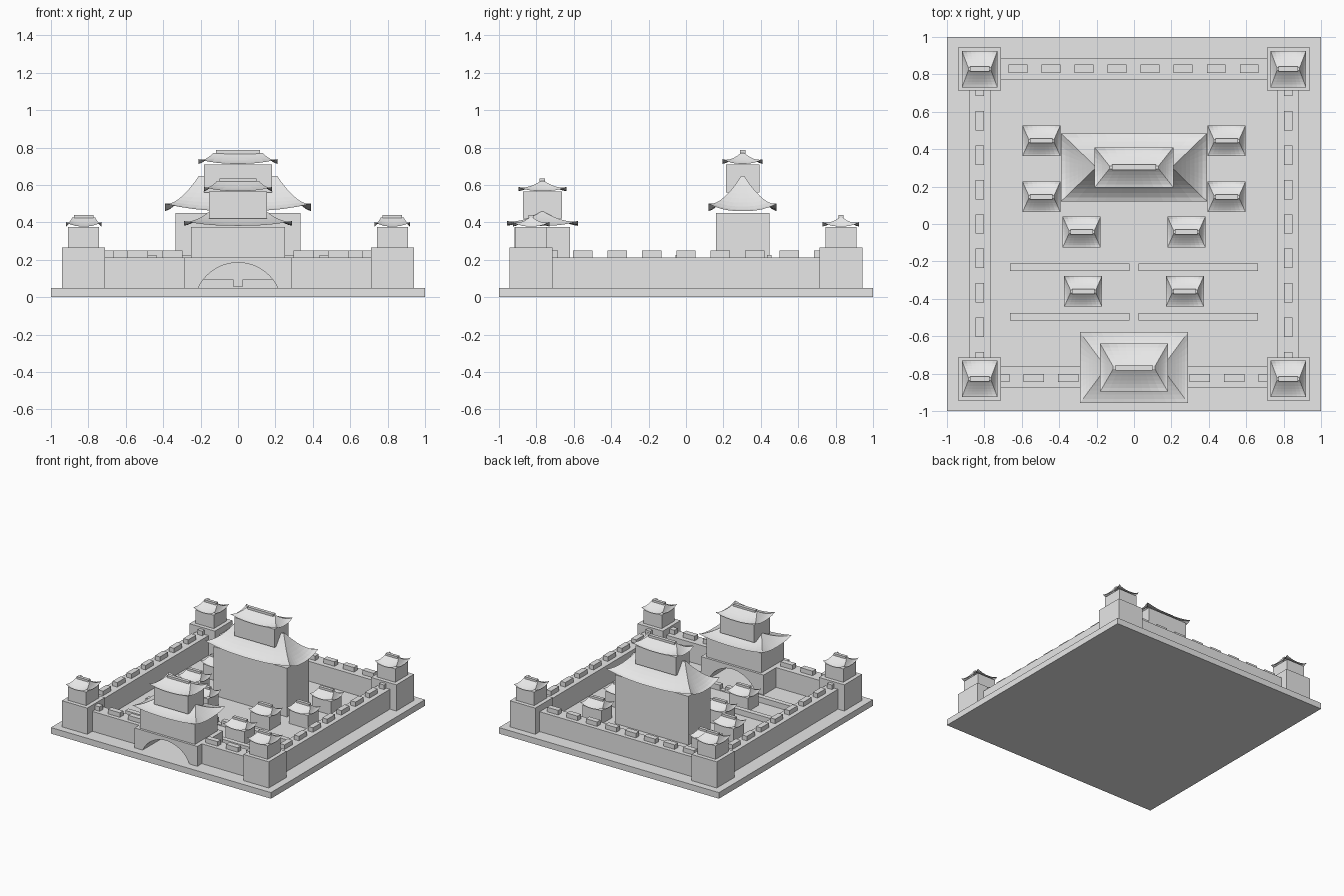
import bpy, bmesh, math

cube = bpy.data.objects.get("Cube")
if cube:
    bpy.data.objects.remove(cube, do_unlink=True)

stone = bpy.data.materials.new("pale_stone")
stone.use_nodes = True
GREY = (0.8, 0.8, 0.8, 1)
stone.diffuse_color = GREY
stone.node_tree.nodes["Principled BSDF"].inputs["Base Color"].default_value = GREY


def finish(name, bm):
    mesh = bpy.data.meshes.new(name)
    bm.to_mesh(mesh)
    bm.free()
    mesh.materials.append(stone)
    obj = bpy.data.objects.new(name, mesh)
    bpy.context.collection.objects.link(obj)
    return obj


def box(name, x, y, hx, hy, z0, z1):
    """Box from centre, half sizes and height range."""
    bm = bmesh.new()
    bmesh.ops.create_cube(bm, size=2)
    for v in bm.verts:
        v.co = (x + v.co.x * hx, y + v.co.y * hy, z1 if v.co.z > 0 else z0)
    return finish(name, bm)


def roof(name, x, y, hx, hy, ridge, z0, z1, lift, sides=8, levels=6):
    """Hipped roof sheet with sagging slopes and upturned corners."""
    bm = bmesh.new()
    corners = [(-1, -1), (1, -1), (1, 1), (-1, 1)]
    rings = []
    for i in range(levels + 1):
        t = i / levels
        w = hx + (ridge - hx) * t
        d = hy + (0.008 - hy) * t
        ring = []
        for k in range(4):
            a, b = corners[k], corners[(k + 1) % 4]
            for j in range(sides):
                s = j / sides
                u = a[0] + (b[0] - a[0]) * s
                v = a[1] + (b[1] - a[1]) * s
                rise = lift * abs(2 * s - 1) ** 2.5 * (1 - t) ** 2
                ring.append(bm.verts.new(
                    (x + u * w, y + v * d, z0 + (z1 - z0) * t ** 1.45 + rise)))
        rings.append(ring)
    n = 4 * sides
    for low, high in zip(rings, rings[1:]):
        for j in range(n):
            bm.faces.new((low[j], low[(j + 1) % n], high[(j + 1) % n], high[j]))
    bm.faces.new(rings[-1])
    return finish(name, bm)


def pavilion(name, x, y, z, body, eave, ridge):
    """Small one-storey building with a ridge cap."""
    top = z + 0.11
    box(name + "_body", x, y, *body, z, top)
    roof(name + "_roof", x, y, *eave, ridge + 0.008, top + 0.003, top + 0.052, 0.024)
    box(name + "_ridge", x, y, ridge, 0.013, top + 0.04, top + 0.065)


# Ground slab
box("ground_slab", 0, 0, 1, 1, 0, 0.05)

# Perimeter walls
WALL = 0.213
box("back_wall", 0, 0.828, 0.75, 0.057, 0.05, WALL)
for side, s in (("left", 1), ("right", -1)):
    box(side + "_wall", s * 0.825, 0, 0.057, 0.75, 0.05, WALL)
    box(side + "_front_wall", s * 0.51, -0.82, 0.24, 0.057, 0.05, WALL)

# Battlement blocks along the walls
for i in range(8):
    box("back_battlement", -0.62 + i * 0.1765, 0.83, 0.05, 0.022, WALL, 0.25)
for s in (-1, 1):
    for i in range(-4, 5):
        box("side_battlement", s * 0.825, i * 0.184, 0.022, 0.052, WALL, 0.25)
    for i in range(3):
        box("front_battlement", s * (0.352 + i * 0.184), -0.823, 0.054, 0.022, WALL, 0.25)

# Corner towers
for front in (-1, 1):
    for s in (-1, 1):
        x, y = s * 0.825, front * 0.828
        box("corner_tower", x, y, 0.115, 0.115, 0.05, 0.265)
        pavilion("corner_turret", x, y, 0.265, (0.083, 0.083), (0.095, 0.098), 0.053)

# Courtyard houses
for hx, y in ((0.495, 0.445), (0.495, 0.145), (0.28, -0.043), (0.272, -0.36)):
    for s in (-1, 1):
        pavilion("courtyard_house", s * hx, y, 0.05, (0.086, 0.069), (0.101, 0.082), 0.06)

# Low courtyard walls with a central passage
for y in (-0.23, -0.495):
    for s in (-1, 1):
        box("low_wall", s * 0.344, y, 0.32, 0.02, 0.05, 0.095)
    box("threshold", 0, y, 0.026, 0.02, 0.05, 0.058)

# Main hall
HY = 0.303
box("hall_body", 0, HY, 0.333, 0.143, 0.05, 0.45)
roof("hall_lower_roof", 0, HY, 0.39, 0.182, 0.21, 0.46, 0.648, 0.04, 10, 8)
box("hall_upper_body", 0, HY, 0.183, 0.09, 0.56, 0.71)
roof("hall_upper_roof", 0, HY, 0.21, 0.107, 0.132, 0.713, 0.772, 0.025)
box("hall_ridge", 0, HY, 0.118, 0.014, 0.76, 0.786)

# Gatehouse base with an arched passage
GY = -0.768
bm = bmesh.new()
outline = [(0.285, 0.05), (0.285, WALL), (-0.285, WALL), (-0.285, 0.05)]
radius, centre = 0.235, -0.05
sweep = math.acos((0.05 - centre) / radius)
for i in range(21):
    a = -sweep + 2 * sweep * i / 20
    outline.append((radius * math.sin(a), centre + radius * math.cos(a)))
face = bm.faces.new([bm.verts.new((x, GY - 0.167, z)) for x, z in outline])
ext = bmesh.ops.extrude_face_region(bm, geom=[face])
for v in ext["geom"]:
    if isinstance(v, bmesh.types.BMVert):
        v.co.y += 0.334
bmesh.ops.recalc_face_normals(bm, faces=bm.faces)
finish("gate_base", bm)

# Gatehouse storeys
box("gate_body", 0, GY, 0.25, 0.148, WALL, 0.375)
roof("gate_lower_roof", 0, GY, 0.29, 0.19, 0.155, 0.382, 0.457, 0.025, 10, 8)
box("gate_upper_body", 0, GY, 0.155, 0.104, 0.42, 0.565)
roof("gate_upper_roof", 0, GY, 0.181, 0.128, 0.112, 0.567, 0.622, 0.022)
box("gate_ridge", 0, GY, 0.1, 0.014, 0.61, 0.635)
